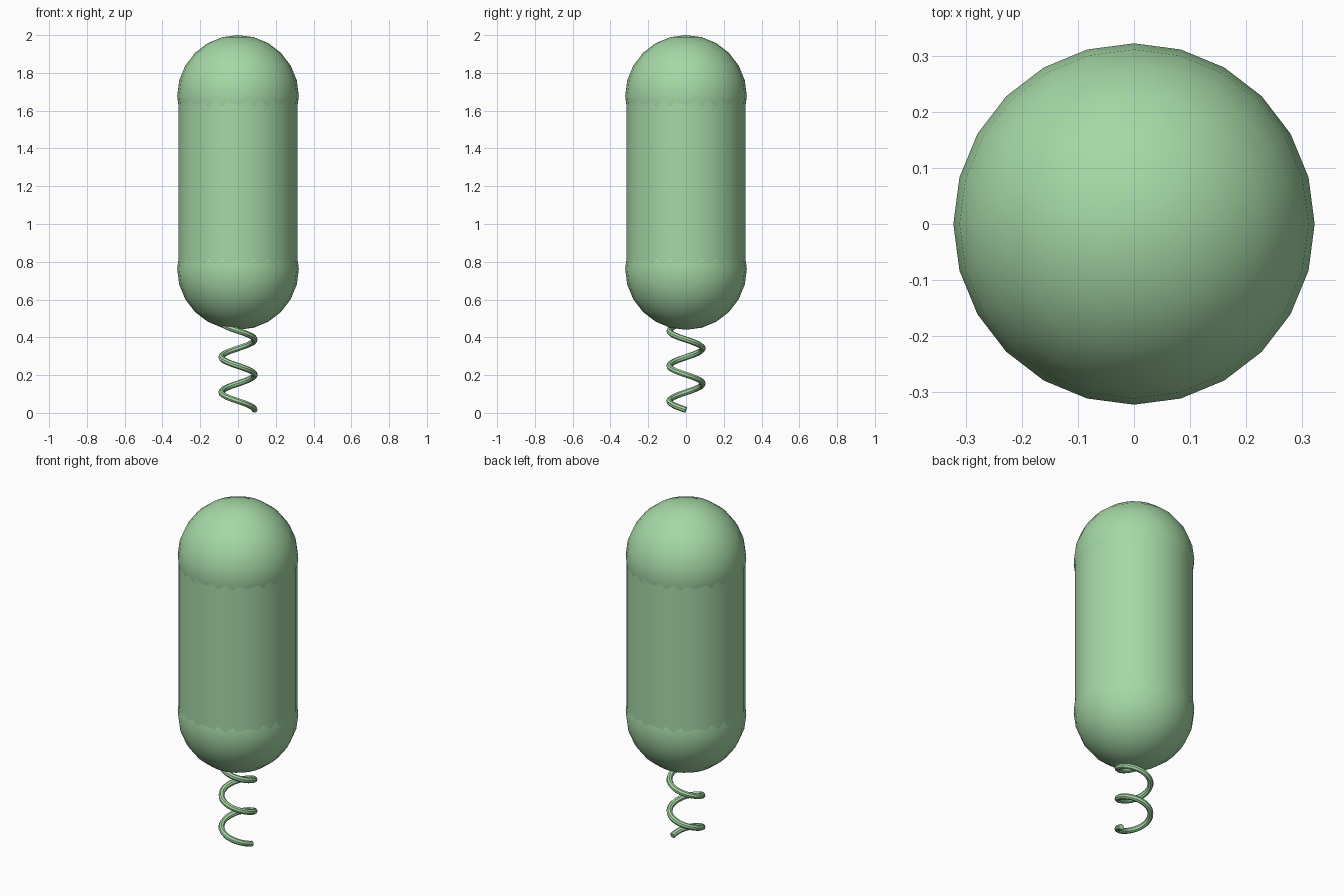
import bpy
import math

cube = bpy.data.objects.get("Cube")
if cube:
    bpy.data.objects.remove(cube, do_unlink=True)

CAP_R, BODY_R = 0.322, 0.316
LOW, HIGH = 0.762, 1.678

green = bpy.data.materials.new("soft green")
green.use_nodes = True
color = (0.38, 0.69, 0.38, 1)
green.diffuse_color = color
green.node_tree.nodes["Principled BSDF"].inputs["Base Color"].default_value = color


def finish(name):
    obj = bpy.context.object
    obj.name = name
    obj.data.materials.append(green)
    bpy.ops.object.shade_smooth_by_angle(angle=math.radians(40))
    return obj


# Rounded ends
for name, z in (("bottom_cap", LOW), ("top_cap", HIGH)):
    bpy.ops.mesh.primitive_uv_sphere_add(segments=24, ring_count=12,
                                         radius=CAP_R, location=(0, 0, z))
    finish(name)

# Straight body, slightly narrower than the caps
bpy.ops.mesh.primitive_cylinder_add(vertices=32, radius=BODY_R, depth=HIGH - LOW,
                                    location=(0, 0, (LOW + HIGH) / 2))
finish("body")

# Coiled spring that runs up into the bottom cap
TURNS, STEPS, COIL_R, WIRE_R, PITCH = 2.5, 24, 0.088, 0.016, 0.186
curve = bpy.data.curves.new("spring", "CURVE")
curve.dimensions = "3D"
curve.bevel_depth = WIRE_R
curve.bevel_resolution = 2
curve.use_fill_caps = True
path = curve.splines.new("POLY")
count = int(TURNS * STEPS) + 1
path.points.add(count - 1)
for i, point in enumerate(path.points):
    turn = i / STEPS
    a = math.tau * turn
    point.co = (COIL_R * math.cos(a), -COIL_R * math.sin(a), WIRE_R + PITCH * turn, 1)
spring = bpy.data.objects.new("spring", curve)
bpy.context.collection.objects.link(spring)
bpy.ops.object.select_all(action="DESELECT")
spring.select_set(True)
bpy.context.view_layer.objects.active = spring
bpy.ops.object.convert(target="MESH")
finish("spring")
